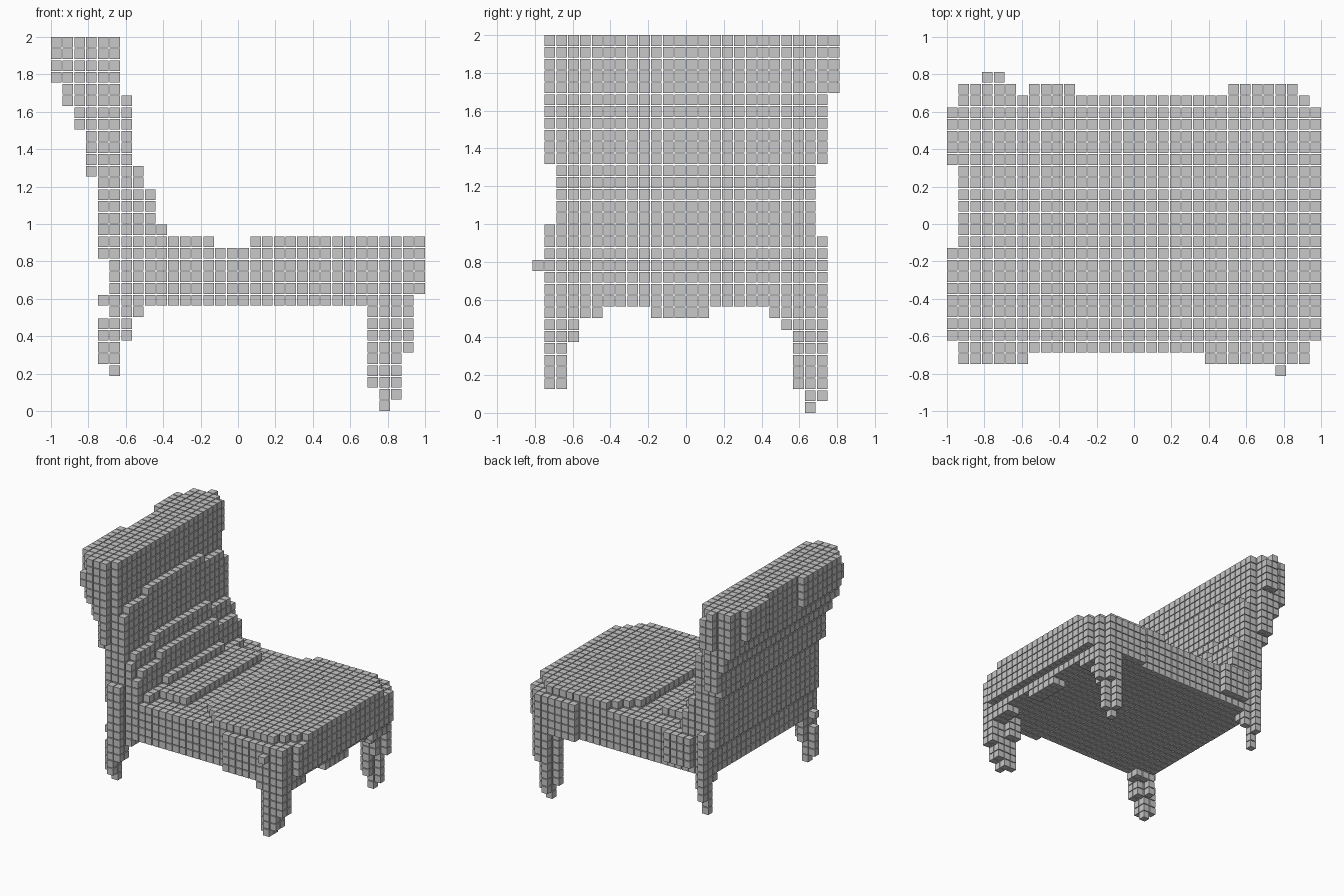
import bpy

if "Cube" in bpy.data.objects:
    bpy.data.objects.remove(bpy.data.objects["Cube"])

# One grey for every block
grey = bpy.data.materials.new("mid_grey")
grey.use_nodes = True
GREY = (0.58, 0.58, 0.58, 1)
grey.diffuse_color = GREY
grey.node_tree.nodes["Principled BSDF"].inputs["Base Color"].default_value = GREY

# Block lattice: counts along each axis, pitch, and block size with a thin gap
NX, NY, FILL = 32, 26, 0.9
PITCH = 2 / (NX - 1 + FILL)
SIZE = PITCH * FILL
CORNERS = [(a, b, c) for a in (0, 1) for b in (0, 1) for c in (0, 1)]
FACES = [(0, 1, 3, 2), (4, 6, 7, 5), (0, 4, 5, 1),
         (2, 3, 7, 6), (0, 2, 6, 4), (1, 5, 7, 3)]
used = set()


def box(i0, i1, j0, j1, k0, k1):
    """Lattice cells of an inclusive block range."""
    return {(i, j, k) for i in range(i0, i1 + 1)
            for j in range(j0, j1 + 1) for k in range(k0, k1 + 1)}


def rounded(i0, i1, j0, j1, k0, k1):
    """Block range without its four upright corner columns."""
    return {(i, j, k) for i, j, k in box(i0, i1, j0, j1, k0, k1)
            if not (i in (i0, i1) and j in (j0, j1))}


def part(name, cells):
    """Build one object from small separate cubes, one per cell."""
    cells = sorted(cells - used)
    used.update(cells)
    verts, faces = [], []
    for i, j, k in cells:
        base = len(verts)
        x = (i - (NX - 1) / 2) * PITCH - SIZE / 2
        y = (j - (NY - 1) / 2) * PITCH - SIZE / 2
        verts += [(x + a * SIZE, y + b * SIZE, k * PITCH + c * SIZE)
                  for a, b, c in CORNERS]
        faces += [tuple(base + n for n in f) for f in FACES]
    mesh = bpy.data.meshes.new(name)
    mesh.from_pydata(verts, [], faces)
    mesh.materials.append(grey)
    bpy.context.collection.objects.link(bpy.data.objects.new(name, mesh))


# Backrest slab: leans back in steps, with thinner side edges above the waist
back = set()
for k in range(13, 32):
    lean = max(1, sum(k < level for level in (28, 26, 24, 20)))
    back |= box(lean, 5, 2, 23, k, k)
    if k > 20:
        back |= box(lean + 1, 4, 1, 1, k, k) | box(lean, 4, 24, 24, k, k)
back |= box(5, 6, 1, 1, 13, 15) | box(5, 5, 24, 24, 13, 14)
back |= box(1, 1, 1, 1, 28, 29)
back |= box(0, 0, 3, 10, 28, 31) | box(0, 0, 18, 22, 28, 31)
back |= box(3, 4, 25, 25, 27, 30) | box(3, 3, 25, 25, 31, 31)
part("backrest", back)

# Padded front of the backrest: gently arched layers stepping out to the seat
pad = set()
for i, top in enumerate((26, 20, 18, 15), start=6):
    for j in range(2, 24):
        arch = round(1.6 * ((j - 12.5) / 10) ** 2)
        pad |= box(i, i, j, j, 13, top - arch)
pad |= box(10, 13, 5, 20, 14, 14)
part("backrest_padding", pad)

# Seat block with stepped corners
seat = box(5, 30, 2, 23, 9, 13) | box(31, 31, 3, 22, 10, 13)
seat |= box(4, 4, 2, 2, 9, 9) | box(5, 6, 1, 1, 9, 12)
seat |= box(5, 5, 24, 24, 9, 12) | box(7, 10, 24, 24, 10, 13)
seat |= box(22, 30, 1, 1, 9, 13) | box(24, 29, 24, 24, 9, 13)
seat |= box(28, 28, 0, 0, 12, 12)
part("seat", seat)

# Raised cushion with rounded corners
part("seat_cushion", {(i, j, k) for i, j, k in box(17, 31, 2, 23, 14, 14)
                      if abs((i - 24) / 7.5) ** 3 + abs((j - 12.5) / 11) ** 3 < 1.15})

# Hanging brackets below the seat
part("apron_brackets", box(29, 30, 10, 14, 8, 8) | box(29, 30, 1, 5, 8, 8)
     | box(29, 30, 20, 23, 8, 8) | box(5, 6, 1, 2, 8, 8) | box(5, 7, 2, 3, 8, 8)
     | box(5, 6, 22, 23, 8, 8) | box(5, 5, 24, 24, 8, 8))

# Tapered legs
part("front_leg_by_backrest", box(5, 6, 1, 2, 6, 7) | box(4, 5, 2, 2, 4, 7)
     | box(5, 5, 3, 3, 6, 7) | box(5, 5, 1, 1, 4, 5) | box(5, 5, 2, 2, 3, 3))
part("rear_leg_by_backrest", box(5, 5, 23, 24, 6, 7) | box(6, 6, 23, 23, 7, 7)
     | box(5, 5, 23, 23, 4, 5))
part("front_leg_by_foot", box(27, 30, 1, 3, 8, 8) | box(28, 30, 1, 2, 5, 7)
     | box(27, 28, 2, 3, 6, 7) | box(28, 29, 1, 2, 3, 4) | box(27, 27, 2, 2, 2, 5)
     | box(28, 28, 1, 2, 2, 2))
part("rear_leg_by_foot", rounded(27, 30, 22, 24, 5, 8) | box(28, 29, 21, 21, 7, 8)
     | rounded(27, 29, 22, 24, 2, 4) | box(28, 29, 23, 23, 1, 1)
     | box(28, 28, 24, 24, 1, 1) | box(28, 28, 23, 23, 0, 0))
